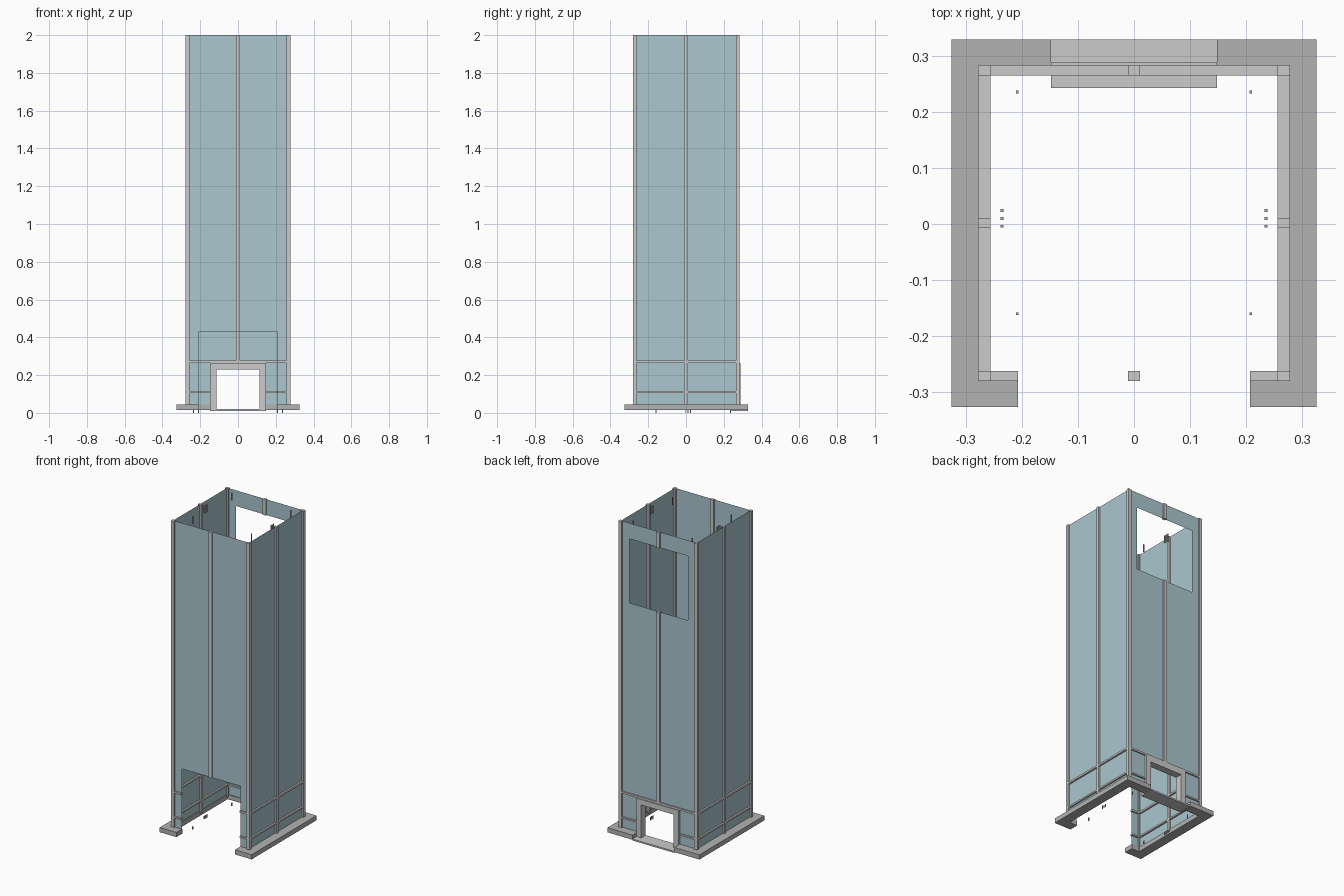
import bpy, bmesh

if "Cube" in bpy.data.objects:
    bpy.data.objects.remove(bpy.data.objects["Cube"])


def material(name, rgb):
    m = bpy.data.materials.new(name)
    m.diffuse_color = (*rgb, 1)
    m.use_nodes = True
    m.node_tree.nodes["Principled BSDF"].inputs["Base Color"].default_value = m.diffuse_color
    return m


GLASS = material("blue_glass", (0.40, 0.57, 0.62))
DARK = material("dark_grey", (0.45, 0.45, 0.45))


def make(name, bm, mat=None, mirror=False):
    mesh = bpy.data.meshes.new(name)
    bm.to_mesh(mesh)
    bm.free()
    ob = bpy.data.objects.new(name, mesh)
    bpy.context.collection.objects.link(ob)
    if mat:
        mesh.materials.append(mat)
    if mirror:
        mod = ob.modifiers.new("mirror", 'MIRROR')
        mod.use_clip = True
    return ob


def box(name, x, y, z, mat=None, mirror=False):
    """Box from (min, max) ranges, optionally mirrored across x."""
    bm = bmesh.new()
    bmesh.ops.create_cube(bm, size=1)
    for v in bm.verts:
        for i, (lo, hi) in enumerate((x, y, z)):
            v.co[i] = lo if v.co[i] < 0 else hi
    return make(name, bm, mat, mirror)


def prism(name, pts, plane, lo, hi, mat=None, mirror=False):
    """Outline in the xy or xz plane; extruded unless lo equals hi."""
    bm = bmesh.new()
    to3 = (lambda a, b: (a, b, lo)) if plane == 'xy' else (lambda a, b: (a, lo, b))
    f = bm.faces.new([bm.verts.new(to3(a, b)) for a, b in pts])
    if hi != lo:
        ext = bmesh.ops.extrude_face_region(bm, geom=[f])
        axis = 2 if plane == 'xy' else 1
        for v in ext['geom']:
            if isinstance(v, bmesh.types.BMVert):
                v.co[axis] = hi
        bmesh.ops.recalc_face_normals(bm, faces=bm.faces)
    return make(name, bm, mat, mirror)


TOP = 2.0
OPEN = 0.207            # half width of front opening and upper back window
FRONT = (-0.280, -0.262)
BACK = (0.265, 0.283)
SIDE = (0.256, 0.278)

# Base rim: open at the front and at the back doorway
prism("base_rim",
      [(OPEN, -0.326), (0.325, -0.326), (0.325, 0.329), (0.148, 0.329),
       (0.148, 0.270), (0.262, 0.270), (0.262, -0.266), (OPEN, -0.266)],
      'xy', 0.015, 0.045, DARK, True)

# Glass walls
box_y = (-0.271, 0.274)
bm = bmesh.new()
bm.faces.new([bm.verts.new((0.267, y, z)) for y, z in
              ((box_y[0], 0.02), (box_y[1], 0.02), (box_y[1], TOP), (box_y[0], TOP))])
make("side_glass", bm, GLASS, True)
prism("front_glass",
      [(0, 0.43), (OPEN, 0.43), (OPEN, 0.02), (0.267, 0.02), (0.267, TOP), (0, TOP)],
      'xz', box_y[0], box_y[0], GLASS, True)
prism("back_glass",
      [(0, 0.25), (0.13, 0.25), (0.13, 0.02), (0.267, 0.02), (0.267, TOP), (0, TOP),
       (0, 1.90), (OPEN, 1.90), (OPEN, 1.49), (0, 1.49)],
      'xz', box_y[1], box_y[1], GLASS, True)

# Vertical posts
for label, y in (("front", FRONT), ("back", BACK), ("side_middle", (-0.007, 0.010))):
    box(label + "_post", SIDE, y, (0.03, TOP), mirror=True)
MID = (-0.011, 0.011)
box("front_middle_post", MID, FRONT, (0.43, TOP))
box("back_middle_post", MID, BACK, (0.25, 1.49))
box("back_top_post", MID, BACK, (1.90, TOP))

# Horizontal rails around the lower part
for label, z in (("lower", (0.105, 0.115)), ("upper", (0.265, 0.277))):
    box(label + "_side_rail", SIDE, (-0.262, 0.265), z, mirror=True)
    box(label + "_front_rail", (OPEN, 0.256), FRONT, z, mirror=True)
    inner = 0.15 if label == "lower" else 0.0
    box(label + "_back_rail", (inner, 0.256), BACK, z, mirror=True)

# Back doorway frame and threshold
prism("door_frame",
      [(0, 0.23), (0.115, 0.23), (0.115, 0.02), (0.148, 0.02), (0.148, 0.265), (0, 0.265)],
      'xz', 0.242, 0.288, None, True)
box("door_threshold", (-0.148, 0.148), (0.242, 0.329), (0.010, 0.020))

# Small pins at the foot and near the top
for i, (x, y) in enumerate(((0.208, 0.235), (0.208, -0.160),
                            (0.235, 0.024), (0.235, 0.010), (0.235, -0.004))):
    for label, z in (("foot", (0.0, 0.02)), ("top", (1.95, TOP))):
        box(f"{label}_pin_{i + 1}", (x - 0.0025, x + 0.0025),
            (y - 0.0025, y + 0.0025), z, DARK, True)
